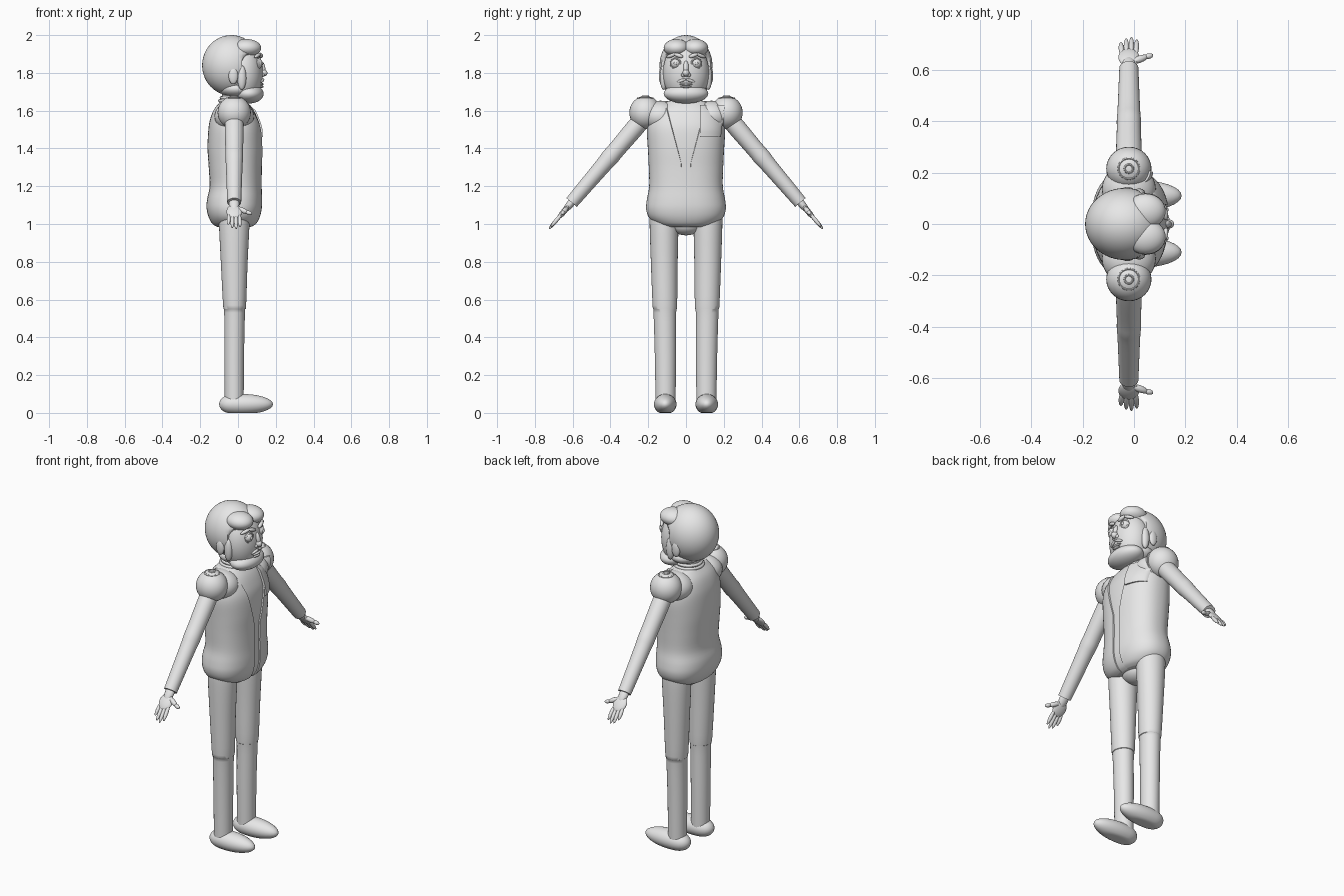
import bpy
import bmesh
import math
from mathutils import Matrix, Vector

if "Cube" in bpy.data.objects:
    bpy.data.objects.remove(bpy.data.objects["Cube"])

grey = bpy.data.materials.new("light_grey")
grey.use_nodes = True
grey.diffuse_color = (0.8, 0.8, 0.8, 1)
grey.node_tree.nodes["Principled BSDF"].inputs["Base Color"].default_value = grey.diffuse_color
MIRROR = Matrix.Diagonal((1, -1, 1, 1))
SIDES = (("left", Matrix.Identity(4)), ("right", MIRROR))
parts = []


def add(name, bm, matrix=None):
    if matrix:
        bm.transform(matrix)
    bmesh.ops.recalc_face_normals(bm, faces=bm.faces)
    mesh = bpy.data.meshes.new(name)
    bm.to_mesh(mesh)
    bm.free()
    mesh.materials.append(grey)
    ob = bpy.data.objects.new(name, mesh)
    bpy.context.collection.objects.link(ob)
    parts.append(ob)
    return ob


def loft(name, rings, matrix=None):
    """Skin closed loops of points and cap both ends."""
    bm = bmesh.new()
    rows = [[bm.verts.new(p) for p in ring] for ring in rings]
    n = len(rows[0])
    for a, b in zip(rows, rows[1:]):
        for i in range(n):
            j = (i + 1) % n
            bm.faces.new((a[i], a[j], b[j], b[i]))
    bm.faces.new(rows[0])
    bm.faces.new(rows[-1])
    return add(name, bm, matrix)


def ball(name, centre, radii, matrix=None, shape=None, seg=32):
    bm = bmesh.new()
    bmesh.ops.create_uvsphere(bm, u_segments=seg, v_segments=seg // 2, radius=1)
    bm.transform(Matrix.Translation(centre) @ Matrix.Diagonal((*radii, 1)))
    if shape:
        for v in bm.verts:
            shape(v.co)
    return add(name, bm, matrix)


def spindle(name, p, q, r, matrix=None, overlap=1.15):
    """Rounded strand from p to q."""
    p, q = Vector(p), Vector(q)
    turn = (q - p).to_track_quat('Z', 'Y').to_matrix().to_4x4()
    m = Matrix.Translation((p + q) / 2) @ turn
    return ball(name, (0, 0, 0), (r, r, (q - p).length / 2 * overlap),
                (matrix or Matrix.Identity(4)) @ m, seg=16)


def torus(name, centre, major, minor, rotation=(0, 0, 0)):
    bpy.ops.mesh.primitive_torus_add(location=centre, rotation=rotation, major_radius=major,
                                     minor_radius=minor, major_segments=32, minor_segments=8)
    ob = bpy.context.object
    ob.name = name
    ob.data.materials.append(grey)
    parts.append(ob)
    return ob


def refine(rows, k=4):
    """Catmull-Rom smoothing of a table of section sizes."""
    pts = [rows[0], *rows, rows[-1]]
    out = []
    for a, b, c, d in zip(pts, pts[1:], pts[2:], pts[3:]):
        for t in (i / k for i in range(k)):
            out.append([(2 * q + (r - p) * t + (2 * p - 5 * q + 4 * r - s) * t * t
                         + (3 * q - p - 3 * r + s) * t ** 3) / 2
                        for p, q, r, s in zip(a, b, c, d)])
    return out + [list(rows[-1])]


def oval(z, cx, cy, rx, ry, n=32):
    return [(cx + rx * math.cos(i * math.tau / n), cy + ry * math.sin(i * math.tau / n), z)
            for i in range(n)]


# Torso sections: height, centre x, depth, half width
TORSO = refine([(.985, -.02, .09, .12), (1.0, -.02, .115, .16), (1.035, -.02, .135, .197),
                (1.08, -.02, .146, .211), (1.13, -.018, .146, .207), (1.2, -.012, .138, .195),
                (1.3, -.014, .141, .197), (1.4, -.015, .146, .202), (1.5, -.015, .142, .207),
                (1.56, -.018, .128, .195), (1.61, -.02, .105, .165), (1.65, -.02, .07, .11)])
POWER = 2.3


def torso_point(row, angle, inset):
    z, cx, rx, ry = row
    c, s = math.cos(angle), math.sin(angle)
    e = 2 / POWER
    return (cx + (rx - inset) * math.copysign(abs(c) ** e, c),
            (ry - inset) * math.copysign(abs(s) ** e, s), z)


def jacket_ring(row, n=48):
    z, cx, rx, ry = row
    gap = .025 + max(0, z - 1.32) * .27
    start = math.asin(min((gap / ry) ** (POWER / 2), .9))
    angles = [start + (math.tau - 2 * start) * i / n for i in range(n + 1)]
    return ([torso_point(row, a, 0) for a in angles]
            + [torso_point(row, a, .012) for a in reversed(angles)])


loft("shirt", [[torso_point(r, i * math.tau / 48, .007) for i in range(48)] for r in TORSO])
loft("jacket", [jacket_ring(r) for r in TORSO])


# Breast pocket that follows the chest and shoulder
def chest_x(y, z):
    z0, cx, rx, ry = min(TORSO, key=lambda r: abs(r[0] - z))
    body = cx + rx * max(0, 1 - (y / ry) ** POWER) ** (1 / POWER)
    d = 1 - ((y - .215) / .085) ** 2 - ((z - 1.59) / .088) ** 2
    return max(body, -.02 + .088 * math.sqrt(max(0, d)))


pocket = []
for i in range(13):
    z = 1.46 + .17 * i / 12
    ys = [.075 + (.11 + .02 * i / 12) * j / 12 for j in range(13)]
    pocket.append([(chest_x(y, z) + .008, y, z) for y in ys]
                  + [(chest_x(y, z) - .01, y, z) for y in reversed(ys)])
loft("breast_pocket", pocket)

# Hips, neck and collar
ball("crotch", (-.02, 0, 1.0), (.075, .09, .06))
loft("neck", [oval(z, -.015, 0, .07, .07) for z in (1.58, 1.72)])
for z, r in ((1.652, .078), (1.668, .07)):
    torus("collar", (-.018, 0, z), r, .009)

LEG = refine([(.05, -.02, .108, .05, .053), (.3, -.02, .109, .052, .056),
              (.53, -.018, .112, .055, .06), (.57, -.018, .112, .061, .065),
              (.8, -.02, .115, .071, .071), (.98, -.02, .116, .08, .076),
              (1.04, -.02, .116, .08, .076)])
ARM = refine([(-.03, 0, 0, .046, .046), (.05, 0, 0, .05, .049), (.2, 0, 0, .047, .046),
              (.26, 0, 0, .047, .047), (.32, 0, 0, .044, .043), (.5, 0, 0, .039, .038),
              (.572, 0, 0, .037, .036)])
# Arm frame: local z runs from shoulder to fingertips
ALONG = Vector((0, .648, -.762)).normalized()
SIDE = Vector((1, 0, 0))
ARM_FRAME = Matrix.Translation((-.02, .235, 1.55)) @ Matrix(
    (SIDE, ALONG.cross(SIDE), ALONG)).transposed().to_4x4()


def shoe_shape(co):
    u = co.x
    co.x = .02 + (u * .165 if u > 0 else -abs(u) ** .65 * .12)
    co.z = max(0, co.z)


for side, m in SIDES:
    # Legs and shoes
    loft(side + "_leg", [oval(*r) for r in LEG], m)
    ball(side + "_shoe", (0, .11, .046), (1, .06, .054), m, shoe_shape)
    # Shoulders and sleeves
    ball(side + "_yoke", (-.02, .135, 1.57), (.105, .1, .083), m)
    ball(side + "_shoulder", (-.02, .215, 1.59), (.088, .085, .088), m)
    sign = m[1][1]
    for r, z in ((.04, 1.667), (.016, 1.676)):
        torus(side + "_shoulder_ring", (-.02, sign * .215, z), r, .004)
    frame = m @ ARM_FRAME
    loft(side + "_sleeve", [oval(*r) for r in ARM], frame)
    # Hands
    ball(side + "_wrist", (0, 0, .58), (.027, .02, .06), frame)
    ball(side + "_palm", (0, 0, .637), (.041, .015, .05), frame)
    for i, tip in enumerate((.725, .748, .755, .74)):
        x = (i - 1.5) * .018
        spindle(side + "_finger", (x, 0, .65), (x * 1.15, 0, tip), .0105, frame, 1.05)
    spindle(side + "_thumb", (.015, 0, .61), (.07, 0, .642), .014, frame)
    spindle(side + "_thumb_tip", (.06, 0, .637), (.092, 0, .65), .011, frame)
    # Ears, sideburns and fringe
    ball(side + "_ear", (-.025, .13, 1.785), (.025, .014, .045), m)
    ball(side + "_sideburn", (.02, .118, 1.775), (.024, .02, .065), m)
    ball(side + "_fringe", (.045, .05, 1.932), (.078, .068, .047), m)
    # Eyes and brows
    ball(side + "_eyeball", (.106, .055, 1.85), (.024, .026, .026), m)
    torus(side + "_eyelid", (.114, sign * .055, 1.85), .026, .005,
          (0, math.pi / 2, sign * .25))
    ball(side + "_pupil", (.128, .056, 1.85), (.006, .009, .009), m)
    spindle(side + "_inner_brow", (.125, .018, 1.885), (.117, .062, 1.901), .011, m)
    spindle(side + "_outer_brow", (.117, .055, 1.901), (.09, .1, 1.883), .010, m)
    spindle(side + "_nostril", (.125, .014, 1.79), (.138, .015, 1.787), .011, m)
    spindle(side + "_moustache", (.135, .003, 1.766), (.122, .045, 1.752), .008, m)

# Head, face and beard


def hair_shape(co):
    t = min(1, max(0, (co.z - 1.87) / .06))
    co.x = min(co.x, .02 + .12 * t * t * (3 - 2 * t))


ball("hair", (-.035, 0, 1.84), (.155, .14, .16), shape=hair_shape, seg=48)
ball("face", (.03, 0, 1.80), (.102, .122, .165), seg=48)
ball("beard", (.058, 0, 1.69), (.078, .118, .052), seg=48)
ball("jaw", (-.01, 0, 1.715), (.09, .112, .05))
ball("nose_tip", (.134, 0, 1.8), (.022, .018, .019))
spindle("nose_bridge", (.138, 0, 1.8), (.122, 0, 1.86), .014)
ball("upper_lip", (.123, 0, 1.74), (.012, .035, .007))
ball("lower_lip", (.123, 0, 1.727), (.012, .028, .007))

# Smooth shading with crisp garment edges
bpy.ops.object.select_all(action='DESELECT')
for ob in parts:
    ob.select_set(True)
bpy.context.view_layer.objects.active = parts[0]
bpy.ops.object.shade_smooth_by_angle(angle=math.radians(45))
